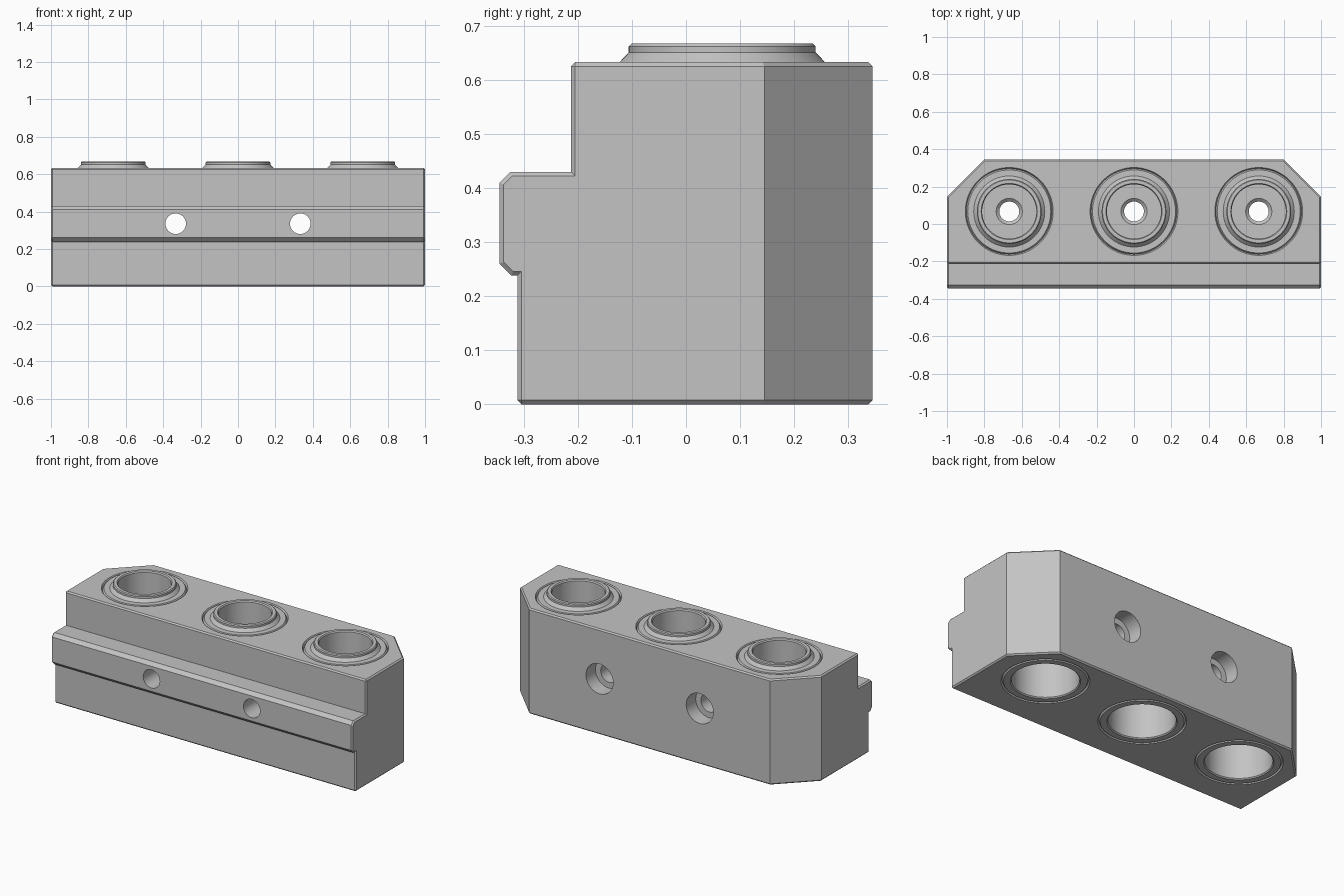
import bpy, bmesh, math
from mathutils import Vector

cube = bpy.data.objects.get("Cube")
if cube:
    bpy.data.objects.remove(cube, do_unlink=True)

grey = bpy.data.materials.new("plain_grey")
grey.use_nodes = True
colour = (0.55, 0.55, 0.55, 1)
grey.diffuse_color = colour
grey.node_tree.nodes["Principled BSDF"].inputs["Base Color"].default_value = colour

PORT_X = (-0.667, 0, 0.667)
PORT_Y = 0.067
BOLT_X = (-0.333, 0.333)
BOLT_Z = 0.335


def make_object(name, bm):
    bmesh.ops.recalc_face_normals(bm, faces=bm.faces)
    mesh = bpy.data.meshes.new(name)
    bm.to_mesh(mesh)
    bm.free()
    obj = bpy.data.objects.new(name, mesh)
    bpy.context.collection.objects.link(obj)
    mesh.materials.append(grey)
    return obj


def lathe(name, profile, steps=64):
    """Revolve a closed (radius, height) outline about z."""
    bm = bmesh.new()
    verts = [bm.verts.new((r, 0, z)) for r, z in profile]
    edges = [bm.edges.new((verts[i - 1], verts[i])) for i in range(len(verts))]
    bmesh.ops.spin(bm, geom=verts + edges, cent=(0, 0, 0), axis=(0, 0, 1),
                   angle=math.tau, steps=steps)
    bmesh.ops.remove_doubles(bm, verts=bm.verts, dist=1e-5)
    return make_object(name, bm)


def cylinder_cutter(name, radius, depth, location, along_y=False):
    bm = bmesh.new()
    bmesh.ops.create_cone(bm, cap_ends=True, segments=64, radius1=radius,
                          radius2=radius, depth=depth)
    obj = make_object(name, bm)
    obj.location = location
    if along_y:
        obj.rotation_euler.x = math.pi / 2
    return obj


def smooth(obj):
    bpy.ops.object.select_all(action="DESELECT")
    obj.select_set(True)
    bpy.context.view_layer.objects.active = obj
    bpy.ops.object.shade_smooth_by_angle(angle=math.radians(25))


# Main block: side outline (y, z) with the front rail, extruded along x
outline = [(-0.312, 0), (0.345, 0), (0.345, 0.633), (-0.213, 0.633),
           (-0.213, 0.43), (-0.325, 0.43), (-0.345, 0.41), (-0.345, 0.26),
           (-0.323, 0.238), (-0.312, 0.238)]
bm = bmesh.new()
face = bm.faces.new([bm.verts.new((-1, y, z)) for y, z in outline])
new = bmesh.ops.extrude_face_region(bm, geom=[face])["geom"]
bmesh.ops.translate(bm, vec=(2, 0, 0),
                    verts=[g for g in new if isinstance(g, bmesh.types.BMVert)])

# Cut off the two rear corners
for side in (-1, 1):
    cut = bmesh.ops.bisect_plane(bm, geom=bm.verts[:] + bm.edges[:] + bm.faces[:],
                                 plane_co=(side, 0.145, 0), plane_no=(side, 1, 0),
                                 clear_outer=True)["geom_cut"]
    bmesh.ops.contextual_create(
        bm, geom=[g for g in cut if isinstance(g, bmesh.types.BMEdge)])
bmesh.ops.recalc_face_normals(bm, faces=bm.faces)

# Chamfer every square outer edge
square = [e for e in bm.edges if len(e.link_faces) == 2 and e.is_convex
          and e.calc_face_angle() > math.radians(80)]
bmesh.ops.bevel(bm, geom=square, offset=0.012, segments=1, affect="EDGES",
                profile=0.5, clamp_overlap=True)
block = make_object("block", bm)

# Port bores, bolt holes and rear counterbores
cutters = [cylinder_cutter("port_cutter", 0.235, 2, (x, PORT_Y, 0.3))
           for x in PORT_X]
for x in BOLT_X:
    cutters.append(cylinder_cutter("bolt_cutter", 0.055, 2, (x, 0, BOLT_Z), True))
    cutters.append(cylinder_cutter("counterbore_cutter", 0.09, 0.2,
                                   (x, 0.355, BOLT_Z), True))
for cutter in cutters:
    cutter.hide_render = True
    mod = block.modifiers.new(cutter.name, "BOOLEAN")
    mod.operation = "DIFFERENCE"
    mod.solver = "EXACT"
    mod.object = cutter
bpy.context.view_layer.update()
baked = bpy.data.meshes.new_from_object(
    block.evaluated_get(bpy.context.evaluated_depsgraph_get()))
block.modifiers.clear()
block.data = baked
for cutter in cutters:
    bpy.data.objects.remove(cutter, do_unlink=True)
smooth(block)

# Port sleeves: seam groove, raised collar, cup above and below a pierced web
sleeve = [(0.235, 0), (0.235, 0.633), (0.229, 0.622), (0.222, 0.633),
          (0.19, 0.633), (0.173, 0.651), (0.173, 0.662), (0.168, 0.667),
          (0.15, 0.667), (0.145, 0.66), (0.145, 0.40), (0.07, 0.40),
          (0.053, 0.385), (0.053, 0.29), (0.18, 0.29), (0.18, 0.006),
          (0.186, 0), (0.222, 0), (0.229, 0.011)]
for x, place in zip(PORT_X, ("right", "middle", "left")):
    port = lathe(place + "_port_sleeve", sleeve)
    port.location = (x, PORT_Y, 0)
    smooth(port)
